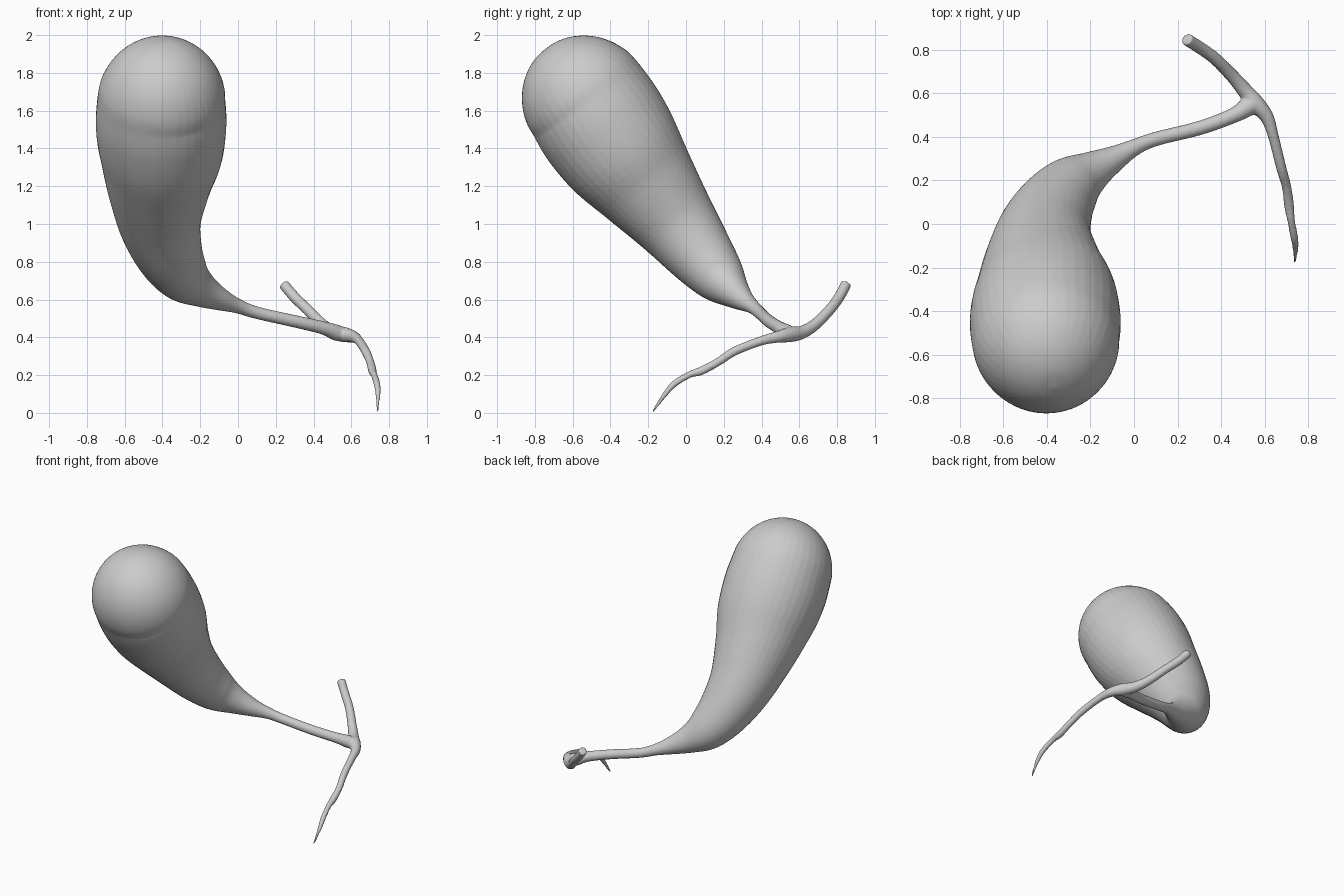
import bpy, bmesh, math
from mathutils import Vector

if "Cube" in bpy.data.objects:
    bpy.data.objects.remove(bpy.data.objects["Cube"])


def spline(pts, steps):
    """Smooth curve through (x, y, z, radius) points."""
    p = [Vector(q) for q in pts]
    p = [2 * p[0] - p[1]] + p + [2 * p[-1] - p[-2]]
    out = []
    for i in range(1, len(p) - 2):
        a, b, c, d = p[i - 1:i + 3]
        for k in range(steps):
            t = k / steps
            out.append(0.5 * (2 * b + (c - a) * t + (2 * a - 5 * b + 4 * c - d) * t * t
                              + (3 * b - a - 3 * c + d) * t ** 3))
    out.append(p[-2])
    return out


def tube(bm, pts, sides, steps):
    """Sweep a circle of varying radius along the spline, with capped ends."""
    path = spline(pts, steps)
    rings = []
    side = Vector((1, 0, 0.1))
    for i, q in enumerate(path):
        tan = (path[min(i + 1, len(path) - 1)] - path[max(i - 1, 0)]).to_3d().normalized()
        side = (side - tan * side.dot(tan)).normalized()
        up = tan.cross(side)
        r = max(q[3], 0.002)
        rings.append([bm.verts.new(q.to_3d() + r * (side * math.cos(math.tau * k / sides)
                                                    + up * math.sin(math.tau * k / sides)))
                      for k in range(sides)])
    for r0, r1 in zip(rings, rings[1:]):
        for k in range(sides):
            j = (k + 1) % sides
            bm.faces.new((r0[k], r0[j], r1[j], r1[k]))
    bm.faces.new(rings[0][::-1])
    bm.faces.new(rings[-1])


bm = bmesh.new()

# Rounded end of the bladder: half an ellipsoid from tip to widest section
base, tip = Vector((-.405, -.52, 1.645)), Vector((-.365, -.75, 1.922))
dome = []
for u in range(90, -1, -15):
    a = math.radians(u)
    dome.append((*base.lerp(tip, math.sin(a)), .340 * math.cos(a)))

# Pear-shaped body narrowing into its duct
tube(bm, dome + [
    (-.407, -.44, 1.525, .346), (-.408, -.335, 1.375, .328), (-.42, -.205, 1.205, .278),
    (-.413, -.05, 1.005, .220), (-.36, .08, .835, .178), (-.285, .175, .72, .141),
    (-.19, .243, .65, .094), (-.09, .30, .60, .060), (0, .35, .565, .039), (.1, .39, .53, .033),
    (.3, .44, .485, .033), (.45, .495, .45, .035), (.52, .535, .425, .043),
    (.56, .55, .415, .036)], 40, 5)

# Long duct: open upper branch end, through the junction, tapering to the lower tip
tube(bm, [
    (.24, .848, .682, .029), (.30, .81, .612, .029), (.37, .76, .545, .029),
    (.45, .68, .465, .031), (.51, .61, .425, .036), (.56, .55, .415, .041),
    (.61, .49, .403, .032), (.64, .40, .382, .025), (.675, .26, .328, .024),
    (.70, .17, .27, .022), (.712, .08, .222, .023), (.72, .02, .203, .018),
    (.735, -.06, .155, .018), (.741, -.11, .10, .014), (.737, -.178, .004, .006)], 20, 5)

bmesh.ops.recalc_face_normals(bm, faces=bm.faces)
me = bpy.data.meshes.new("bladder_and_ducts")
bm.to_mesh(me)
bm.free()
ob = bpy.data.objects.new("bladder_and_ducts", me)
bpy.context.collection.objects.link(ob)
bpy.context.view_layer.objects.active = ob
ob.select_set(True)

# Fuse the ducts into one skin with a soft fillet at the junction
fuse = ob.modifiers.new("fuse", 'REMESH')
fuse.mode = 'VOXEL'
fuse.voxel_size = 0.008
soft = ob.modifiers.new("soften", 'SMOOTH')
soft.factor = 0.5
soft.iterations = 5
for m in ("fuse", "soften"):
    bpy.ops.object.modifier_apply(modifier=m)
bpy.ops.object.shade_smooth()
